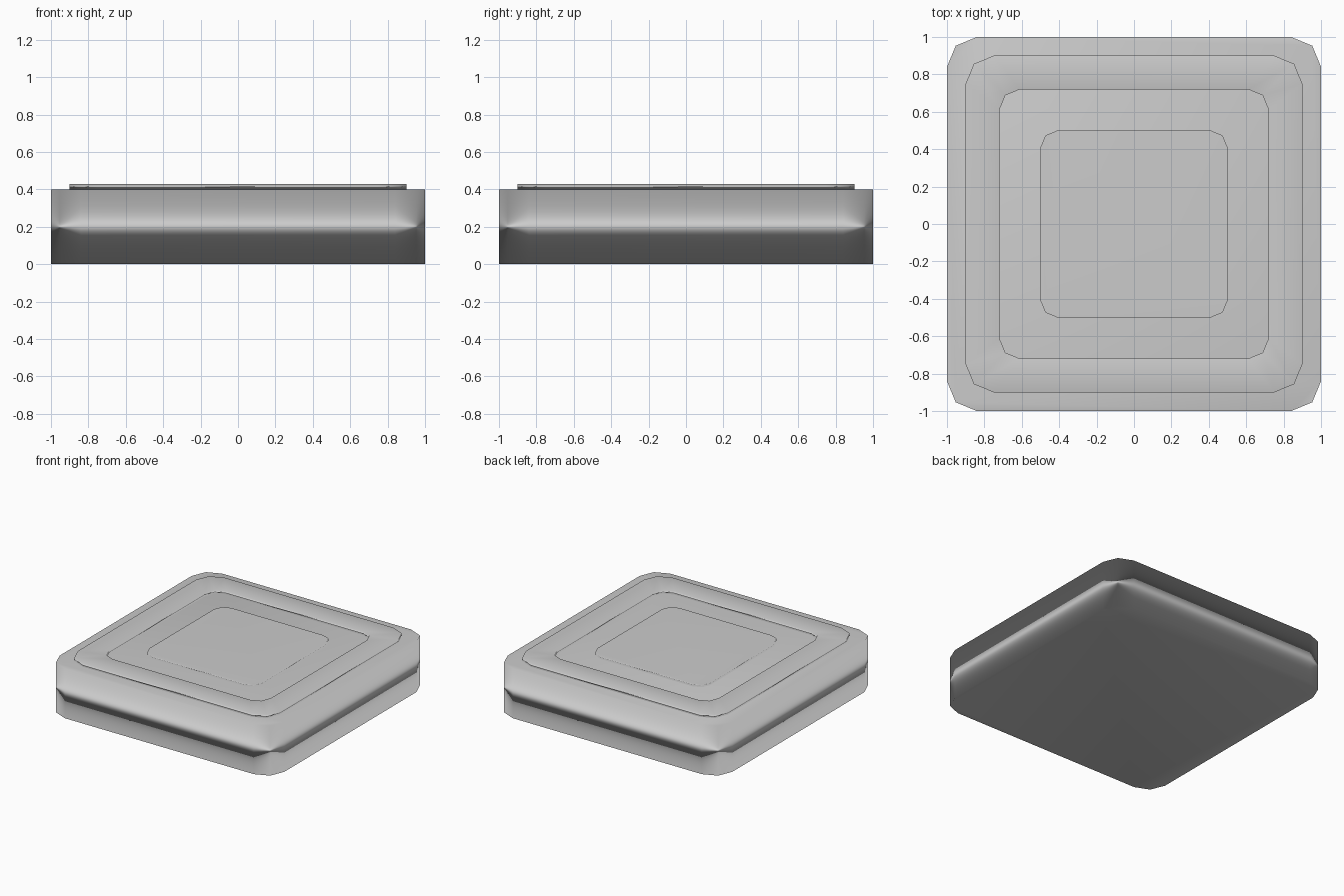
import bpy
import bmesh
from math import cos, sin, pi

cube = bpy.data.objects.get("Cube")
if cube:
    bpy.data.objects.remove(cube, do_unlink=True)

GREY = (0.6, 0.6, 0.6, 1.0)
grey = bpy.data.materials.new("light_grey")
grey.use_nodes = True
grey.diffuse_color = GREY
grey.node_tree.nodes["Principled BSDF"].inputs["Base Color"].default_value = GREY


def outline(half, radius):
    """Square with two-segment rounded corners, counter-clockwise."""
    c = half - radius
    points = []
    for q, (sx, sy) in enumerate([(1, 1), (-1, 1), (-1, -1), (1, -1)]):
        for k in range(3):
            a = q * pi / 2 + k * pi / 4
            points.append((sx * c + radius * cos(a), sy * c + radius * sin(a)))
    return points


def plate(name, z0, z1, outer, inner=None):
    """Extruded outline, optionally with a smaller outline cut through it."""
    bm = bmesh.new()

    def loop(shape, z):
        return [bm.verts.new((x, y, z)) for x, y in outline(*shape)]

    def bridge(a, b):
        n = len(a)
        for i in range(n):
            j = (i + 1) % n
            bm.faces.new((a[i], a[j], b[j], b[i]))

    low, high = loop(outer, z0), loop(outer, z1)
    bridge(low, high)
    if inner:
        in_low, in_high = loop(inner, z0), loop(inner, z1)
        bridge(high, in_high)
        bridge(in_high, in_low)
        bridge(in_low, low)
    else:
        bm.faces.new(high)
        bm.faces.new(low[::-1])
    bmesh.ops.recalc_face_normals(bm, faces=bm.faces)
    for face in bm.faces:
        face.smooth = True
    mesh = bpy.data.meshes.new(name)
    bm.to_mesh(mesh)
    bm.free()
    mesh.materials.append(grey)
    obj = bpy.data.objects.new(name, mesh)
    bpy.context.collection.objects.link(obj)
    # Soft shading led by the broad faces
    soft = obj.modifiers.new("soft_shading", "WEIGHTED_NORMAL")
    soft.mode = "FACE_AREA"
    soft.weight = 50
    return obj


# Thick slab, raised border and raised centre panel
plate("base_slab", 0, 0.4, (1, 0.16))
plate("raised_border", 0.4, 0.43, (0.9, 0.15), (0.72, 0.11))
plate("centre_panel", 0.4, 0.43, (0.5, 0.09))
